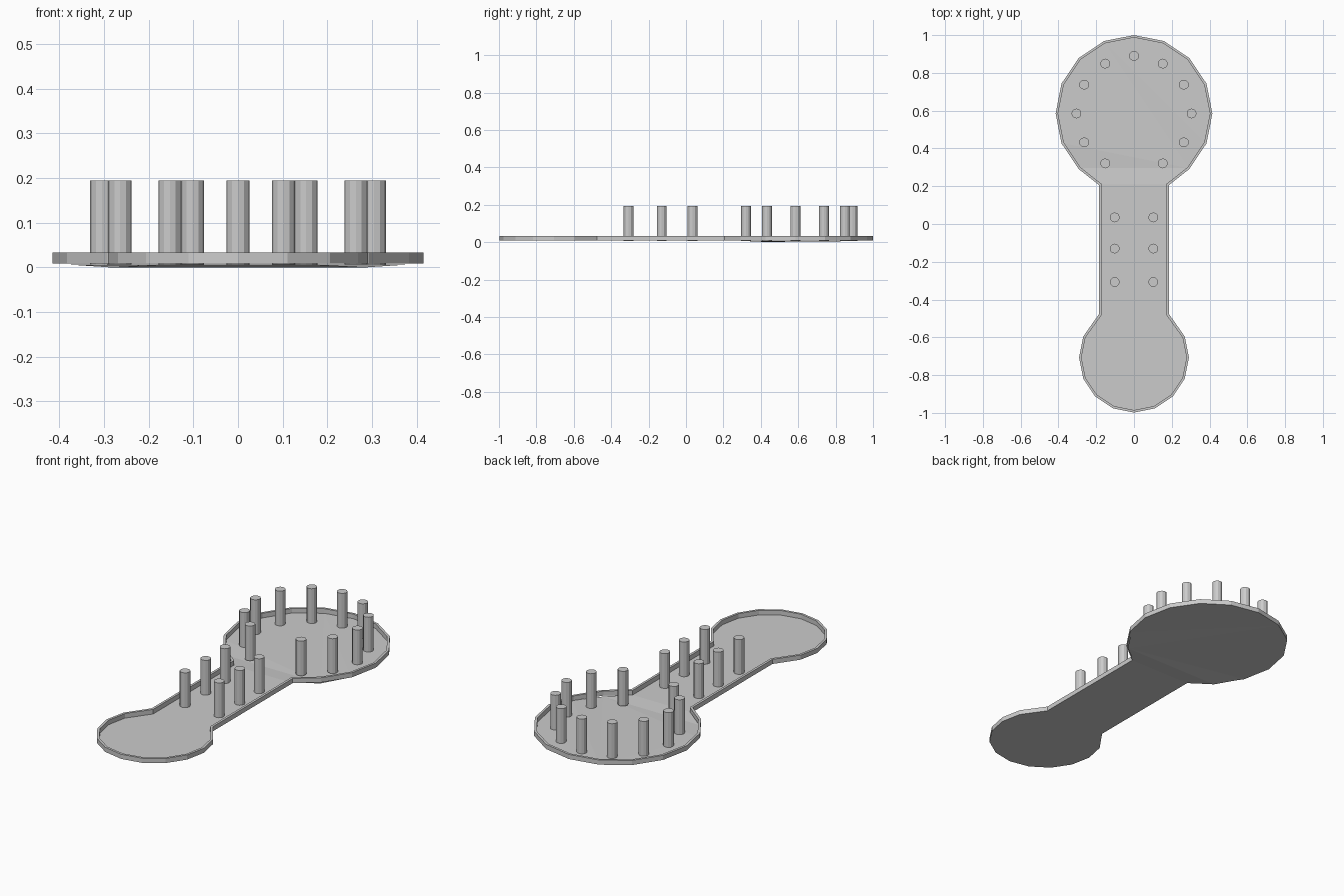
import bpy, bmesh
from math import sin, cos, radians

if "Cube" in bpy.data.objects:
    bpy.data.objects.remove(bpy.data.objects["Cube"])

def arc(cy, r, start, steps):
    return [(r * cos(radians(start + 22.5 * i)), cy + r * sin(radians(start + 22.5 * i)))
            for i in range(steps)]

def outline(inset):
    # large round head, narrow neck, small round tail
    neck = 0.184 - inset
    pts = arc(0.585, 0.415 - inset, -45, 13)
    pts += [(-neck, 0.205 + inset * 0.5), (-neck, -0.475 - inset * 0.5)]
    pts += arc(-0.707, 0.291 - inset, 157.5, 11)
    pts += [(neck, -0.475 - inset * 0.5), (neck, 0.205 + inset * 0.5)]
    return pts

def make_object(name, bm):
    bmesh.ops.recalc_face_normals(bm, faces=bm.faces[:])
    me = bpy.data.meshes.new(name)
    bm.to_mesh(me)
    bm.free()
    ob = bpy.data.objects.new(name, me)
    bpy.context.collection.objects.link(ob)
    return ob

# Raised rim: rectangular section swept around the outline
Z0, Z1 = 0.008, 0.033
bm = bmesh.new()
loops = [[bm.verts.new((x, y, z)) for x, y in outline(i)]
         for i, z in ((0, Z0), (0, Z1), (0.013, Z1), (0.013, Z0))]
n = len(loops[0])
for k in range(4):
    a, b = loops[k], loops[(k + 1) % 4]
    for i in range(n):
        j = (i + 1) % n
        bm.faces.new((a[i], a[j], b[j], b[i]))
make_object("rim", bm)

# Thin floor sheet, dipping slightly where the head meets the neck
bm = bmesh.new()
verts = [bm.verts.new((x, y, 0.0 if 0.25 < y < 0.35 else 0.006))
         for x, y in outline(0.006)]
face = bm.faces.new(verts)
bmesh.ops.triangulate(bm, faces=[face])
make_object("floor", bm)

# Upright pegs: a ring on the head and two rows on the neck
spots = [(0.305 * cos(radians(a)), 0.585 + 0.305 * sin(radians(a)))
         for a in range(-60, 241, 30)]
spots += [(s * 0.102, y) for s in (-1, 1) for y in (0.035, -0.13, -0.307)]
for x, y in spots:
    bpy.ops.mesh.primitive_cylinder_add(vertices=12, radius=0.026, depth=0.188,
                                        location=(x, y, 0.1))
    bpy.context.object.name = "peg"
